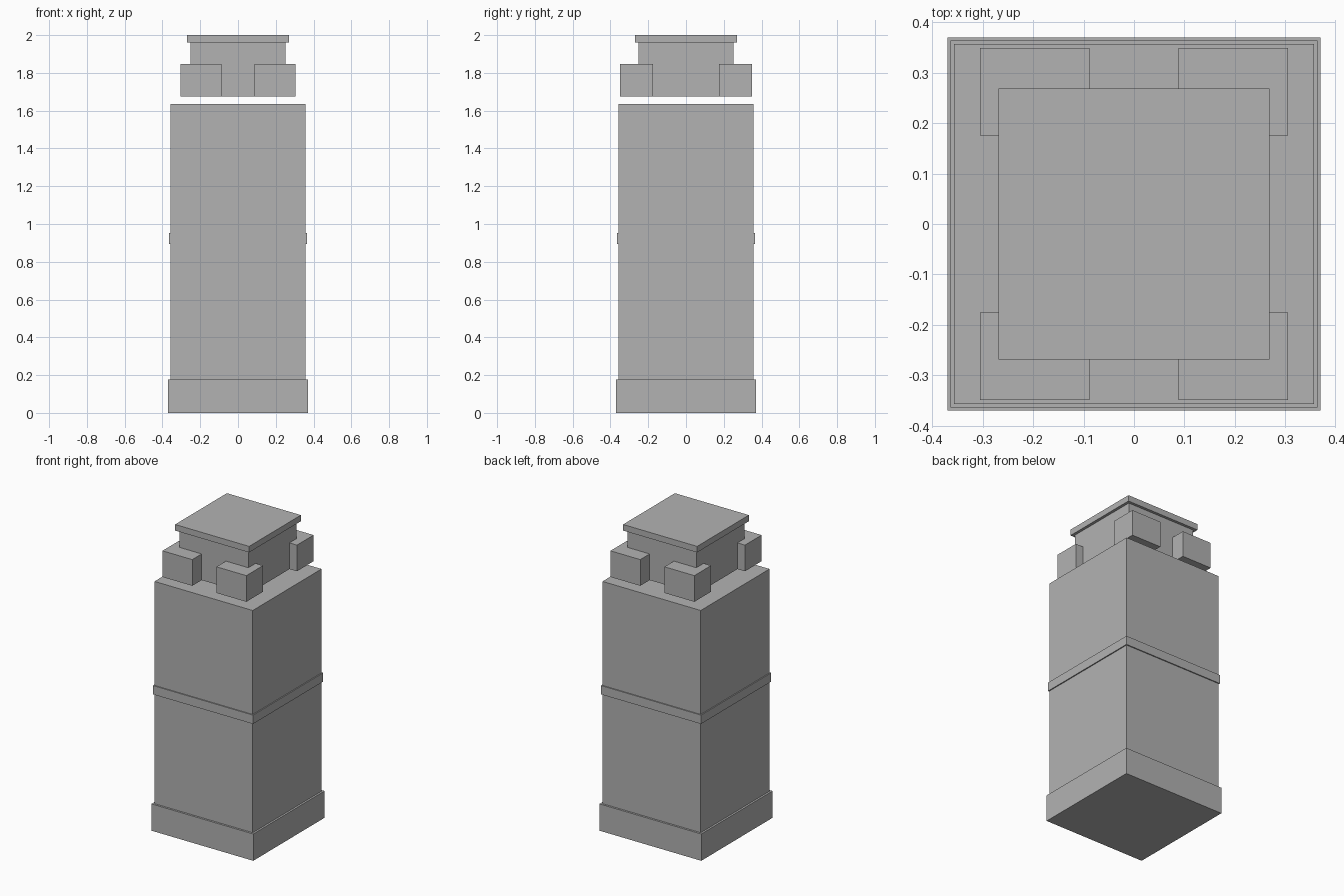
import bpy

if "Cube" in bpy.data.objects:
    bpy.data.objects.remove(bpy.data.objects["Cube"])

grey = bpy.data.materials.new("stone_grey")
grey.diffuse_color = (0.448, 0.448, 0.448, 1)
grey.use_nodes = True
grey.node_tree.nodes["Principled BSDF"].inputs["Base Color"].default_value = grey.diffuse_color


def box(name, x0, x1, y0, y1, z0, z1):
    """Axis-aligned box between the given limits."""
    bpy.ops.mesh.primitive_cube_add(
        size=1, location=((x0 + x1) / 2, (y0 + y1) / 2, (z0 + z1) / 2))
    ob = bpy.context.object
    ob.name = name
    ob.scale = (x1 - x0, y1 - y0, z1 - z0)
    bpy.ops.object.transform_apply(location=False, rotation=False, scale=True)
    ob.data.materials.append(grey)
    return ob


def square(name, r, z0, z1):
    """Centred square block with half-width r."""
    return box(name, -r, r, -r, r, z0, z1)


# Pillar: plinth, shaft and the thin band around its middle
square("base_plinth", 0.37, 0, 0.176)
square("shaft", 0.357, 0.176, 1.636)
square("middle_band", 0.364, 0.895, 0.953)

# Raised head, separated from the shaft by a gap, with a flat cap
square("head_core", 0.251, 1.676, 1.96)
square("head_cap", 0.269, 1.96, 2.0)

# Four blocks wrapped around the head's corners
for sx, side in ((-1, "left"), (1, "right")):
    for sy, end in ((-1, "front"), (1, "back")):
        xs = sorted((sx * 0.088, sx * 0.305))
        ys = sorted((sy * 0.176, sy * 0.349))
        box(f"corner_block_{end}_{side}", *xs, *ys, 1.676, 1.848)
